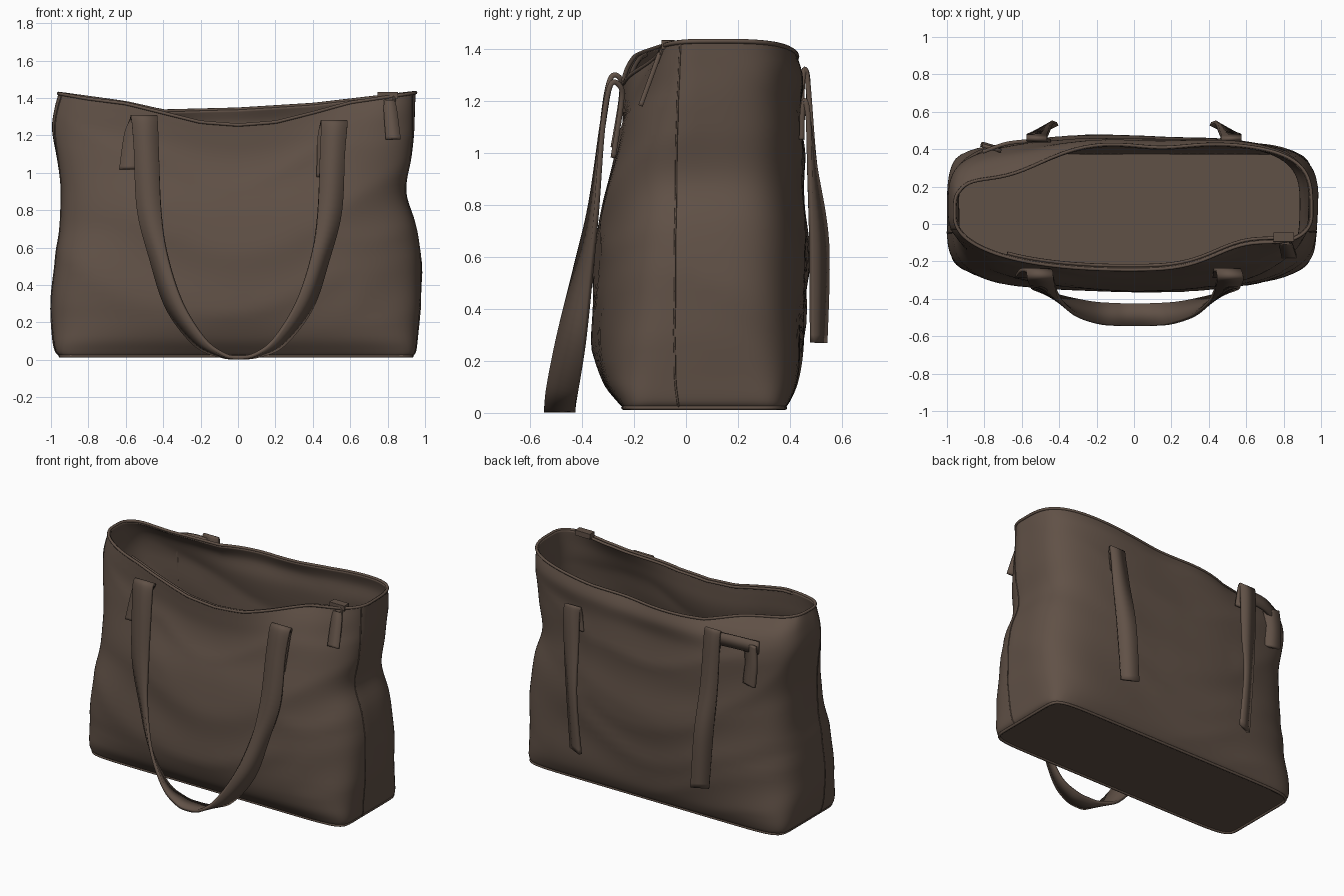
import bpy, math
from mathutils import Vector, noise

cube = bpy.data.objects.get("Cube")
if cube:
    bpy.data.objects.remove(cube, do_unlink=True)

leather = bpy.data.materials.new("brown_leather")
leather.use_nodes = True
COLOUR = (0.118, 0.082, 0.062, 1)
leather.diffuse_color = COLOUR
bsdf = leather.node_tree.nodes["Principled BSDF"]
bsdf.inputs["Base Color"].default_value = COLOUR
bsdf.inputs["Roughness"].default_value = 0.7


def spline(points, steps):
    """Catmull-Rom interpolation of equal-length tuples."""
    out = []
    last = len(points) - 1
    for i in range(last):
        quad = [points[max(0, min(last, i + k))] for k in (-1, 0, 1, 2)]
        for s in range(steps):
            t = s / steps
            out.append(tuple(
                b + 0.5 * t * (c - a + t * (2 * a - 5 * b + 4 * c - d + t * (3 * (b - c) + d - a)))
                for a, b, c, d in zip(*quad)))
    out.append(tuple(points[-1]))
    return out


def lookup(table, x):
    """Piecewise linear interpolation."""
    for (x0, v0), (x1, v1) in zip(table, table[1:]):
        if x <= x1:
            t = max(0, (x - x0) / (x1 - x0))
            return v0 + (v1 - v0) * t
    return table[-1][1]


def bump(x, centre, width):
    return math.exp(-((x - centre) / width) ** 2)


def finish(obj):
    obj.data.materials.append(leather)
    bpy.ops.object.select_all(action="DESELECT")
    obj.select_set(True)
    bpy.context.view_layer.objects.active = obj
    if obj.type == "MESH":
        bpy.ops.object.shade_smooth_by_angle(angle=math.radians(40))
    return obj


def mesh_object(name, verts, faces, thickness, offset):
    mesh = bpy.data.meshes.new(name)
    mesh.from_pydata(verts, [], faces)
    obj = bpy.data.objects.new(name, mesh)
    bpy.context.collection.objects.link(obj)
    wall = obj.modifiers.new("thickness", "SOLIDIFY")
    wall.thickness = thickness
    wall.offset = offset
    return finish(obj)


def ribbon(name, stations, thickness=0.02, steps=8):
    """Flat strap: each station is centre xyz followed by half-width xyz."""
    verts, faces = [], []
    for p in spline(stations, steps):
        c, w = Vector(p[:3]), Vector(p[3:])
        verts += [c - w, c + w]
    for i in range(0, len(verts) - 2, 2):
        faces.append((i, i + 1, i + 3, i + 2))
    return mesh_object(name, verts, faces, thickness, 0)


def tube(name, points, radius, cyclic=False):
    curve = bpy.data.curves.new(name, "CURVE")
    curve.dimensions = "3D"
    curve.bevel_depth = radius
    curve.bevel_resolution = 2
    line = curve.splines.new("POLY")
    line.points.add(len(points) - 1)
    for point, co in zip(line.points, points):
        point.co = (*co, 1)
    line.use_cyclic_u = cyclic
    obj = bpy.data.objects.new(name, curve)
    bpy.context.collection.objects.link(obj)
    return finish(obj)


# Bag body: height fraction, left, right, front, back, front and back squareness
SECTIONS = [
    (0.00, -0.95, 0.93, -0.24, 0.38, 12, 12),
    (0.02, -0.975, 0.95, -0.265, 0.40, 9, 9),
    (0.08, -0.99, 0.96, -0.32, 0.43, 6, 6),
    (0.18, -0.995, 0.97, -0.355, 0.45, 5, 4.4),
    (0.35, -0.975, 0.98, -0.36, 0.46, 4.2, 3.8),
    (0.50, -0.955, 0.95, -0.345, 0.46, 3.6, 3.8),
    (0.63, -0.955, 0.905, -0.322, 0.455, 3.3, 3.8),
    (0.76, -0.975, 0.925, -0.275, 0.448, 3, 4),
    (0.86, -0.995, 0.94, -0.25, 0.44, 2.5, 4),
    (0.94, -0.98, 0.945, -0.245, 0.455, 2.4, 4),
    (1.00, -0.96, 0.95, -0.245, 0.435, 2.3, 3.8),
]
FRONT_RIM = [(-1, 1.43), (-0.8, 1.395), (-0.6, 1.37), (-0.4, 1.32), (-0.2, 1.27), (0, 1.255),
             (0.2, 1.27), (0.4, 1.32), (0.6, 1.375), (0.8, 1.405), (1, 1.435)]
BACK_RIM = [(-1, 1.43), (-0.6, 1.375), (-0.4, 1.33), (0, 1.34), (0.4, 1.365), (0.7, 1.4), (1, 1.435)]
AROUND, MIDDLE = 144, 0.05


def body_point(section, j):
    t, left, right, front, back, nf, nb = section
    a = math.tau * j / AROUND
    c, s = math.cos(a), math.sin(a)
    n = nb if s > 0 else nf
    r = (abs(c) ** n + abs(s) ** n) ** (-1 / n)
    x = r * c * (right if c > 0 else -left)
    y = r * s * (back - MIDDLE if s > 0 else MIDDLE - front)
    if s < 0:
        # The lower front bellies out towards its centre
        y *= 1 - 0.15 * x * x * min(1, t / 0.15) * max(0, min(1, (0.85 - t) / 0.35))
    y += MIDDLE
    w = 0.5 + 0.5 * max(-1, min(1, s / 0.3))
    rim = lookup(FRONT_RIM, x) * (1 - w) + lookup(BACK_RIM, x) * w
    z = 0.02 + t * (rim - 0.02)
    # Slouching mouth
    top = max(0, (t - 0.8) / 0.2) ** 2
    if s > 0:
        y -= min(1, s * 2) * top * (0.145 * bump(x, -0.7, 0.32) + 0.025 * bump(x, 0.15, 0.2))
    else:
        y -= s * top * 0.11 * bump(x, 0.62, 0.25)
    # Soft leather folds
    soft = math.sin(math.pi * min(1, t * 1.02)) ** 0.7 if 0 < t < 0.98 else 0
    slant = -max(-1, min(1, x * 2.5))
    wide = noise.noise(Vector((x * 1.8, y * 2 + 3, z * 2.2)))
    crease = 0.25 - abs(noise.noise(Vector((x * 1.6 + z * slant, y * 1.5, z * 3.4 + x * slant + 7))))
    push = soft * (0.018 * wide + 0.035 * crease)
    x += c * push * 0.6
    y += s * push
    return Vector((max(-1, min(1, x)), y, z))


rows = [[body_point(sec, j) for j in range(AROUND)] for sec in spline(SECTIONS, 5)]
verts = [p for row in rows for p in row]
faces = [tuple(reversed(range(AROUND)))]
for i in range(len(rows) - 1):
    for j in range(AROUND):
        k = (j + 1) % AROUND
        faces.append((i * AROUND + j, i * AROUND + k, (i + 1) * AROUND + k, (i + 1) * AROUND + j))
body = mesh_object("bag_body", verts, faces, 0.014, -1)
body.data.polygons[0].use_smooth = False

# Edge piping, zip tape and side seams
tube("rim_piping", rows[-1], 0.009, True)
tube("base_piping", rows[0], 0.009, True)
front_edge = [p + Vector((0, 0.022, -0.004)) for p in rows[-1][AROUND // 2:] if -0.7 < p.x < 0.85]
tube("zip_tape", front_edge, 0.009)
for name, column in (("left_seam", AROUND - 6), ("right_seam", AROUND // 2 + 6)):
    tube(name, [row[column] for row in rows], 0.004)

# Front handle: folded tab, then a long hanging loop that twists flat at the bottom
tab_left = [
    (-0.57, -0.28, 1.02, 0.065, 0, 0),
    (-0.545, -0.25, 1.2, 0.065, 0, 0),
    (-0.51, -0.25, 1.28, 0.07, 0, 0),
]
tab_right = [
    (0.505, -0.25, 1.25, -0.068, 0, 0),
    (0.49, -0.25, 1.18, -0.065, 0, 0),
    (0.48, -0.28, 0.98, -0.06, 0, 0),
]
fall = [
    (-0.5, -0.29, 1.285, 0.07, 0, 0),
    (-0.49, -0.32, 1.12, 0.067, 0, 0),
    (-0.475, -0.355, 0.8, 0.064, -0.012, 0),
    (-0.425, -0.395, 0.55, 0.045, -0.03, 0.01),
    (-0.34, -0.44, 0.29, 0.04, -0.05, 0.015),
    (-0.205, -0.475, 0.095, 0.025, -0.057, 0.014),
    (-0.085, -0.484, 0.025, 0.008, -0.06, 0.004),
]
rise = [(-x + 0.015, y, z - 0.025 * max(0, z - 0.3), -u, v, w) for x, y, z, u, v, w in reversed(fall)]
ribbon("front_handle", tab_left + fall + [(0, -0.485, 0.012, 0, -0.06, 0)] + rise + tab_right)

# Back handle ends hanging down, the right one looped higher
for name, s, top in (("back_strap_left", 1, 1.2), ("back_strap_right", -1, 1.32)):
    ribbon(name, [
        (s * 0.50, 0.445, top - 0.15, 0.055, 0, 0),
        (s * 0.515, 0.448, top - 0.04, 0.055, 0, 0),
        (s * 0.52, 0.458, top, 0.055, 0, 0),
        (s * 0.52, 0.47, top - 0.07, 0.055, 0, 0),
        (s * 0.51, 0.485, 0.95, 0.055, s * -0.01, 0),
        (s * 0.49, 0.512, 0.65, 0.052, s * -0.03, 0),
        (s * 0.46, 0.51, 0.27, 0.052, s * -0.025, 0)])

# Small folded tab beside the back right strap
ribbon("back_loop", [(-0.54, 0.445, 1.27, 0, 0, 0.04), (-0.68, 0.43, 1.27, 0, 0, 0.04),
                     (-0.81, 0.385, 1.25, 0, 0, 0.04)])
ribbon("back_tab", [(-0.76, 0.405, 1.27, 0.05, -0.015, 0), (-0.77, 0.41, 1.14, 0.05, -0.015, 0),
                    (-0.76, 0.415, 1.0, 0.05, -0.015, 0)])

# Zip slider, ring and pull
bpy.ops.mesh.primitive_cube_add(size=1, location=(0.8, -0.07, 1.415))
slider = bpy.context.object
slider.name = "zip_slider"
slider.scale = (0.11, 0.05, 0.035)
bevel = slider.modifiers.new("bevel", "BEVEL")
bevel.width = 0.008
finish(slider)
bpy.ops.mesh.primitive_torus_add(major_radius=0.026, minor_radius=0.008, major_segments=16,
                                 minor_segments=8, location=(0.81, -0.095, 1.39),
                                 rotation=(math.radians(70), 0, 0))
ring = bpy.context.object
ring.name = "zip_ring"
finish(ring)
ribbon("zip_pull", [(0.81, -0.1, 1.385, 0.028, 0, 0), (0.815, -0.12, 1.33, 0.036, 0, 0),
                    (0.83, -0.175, 1.18, 0.04, 0, 0)], 0.018)
